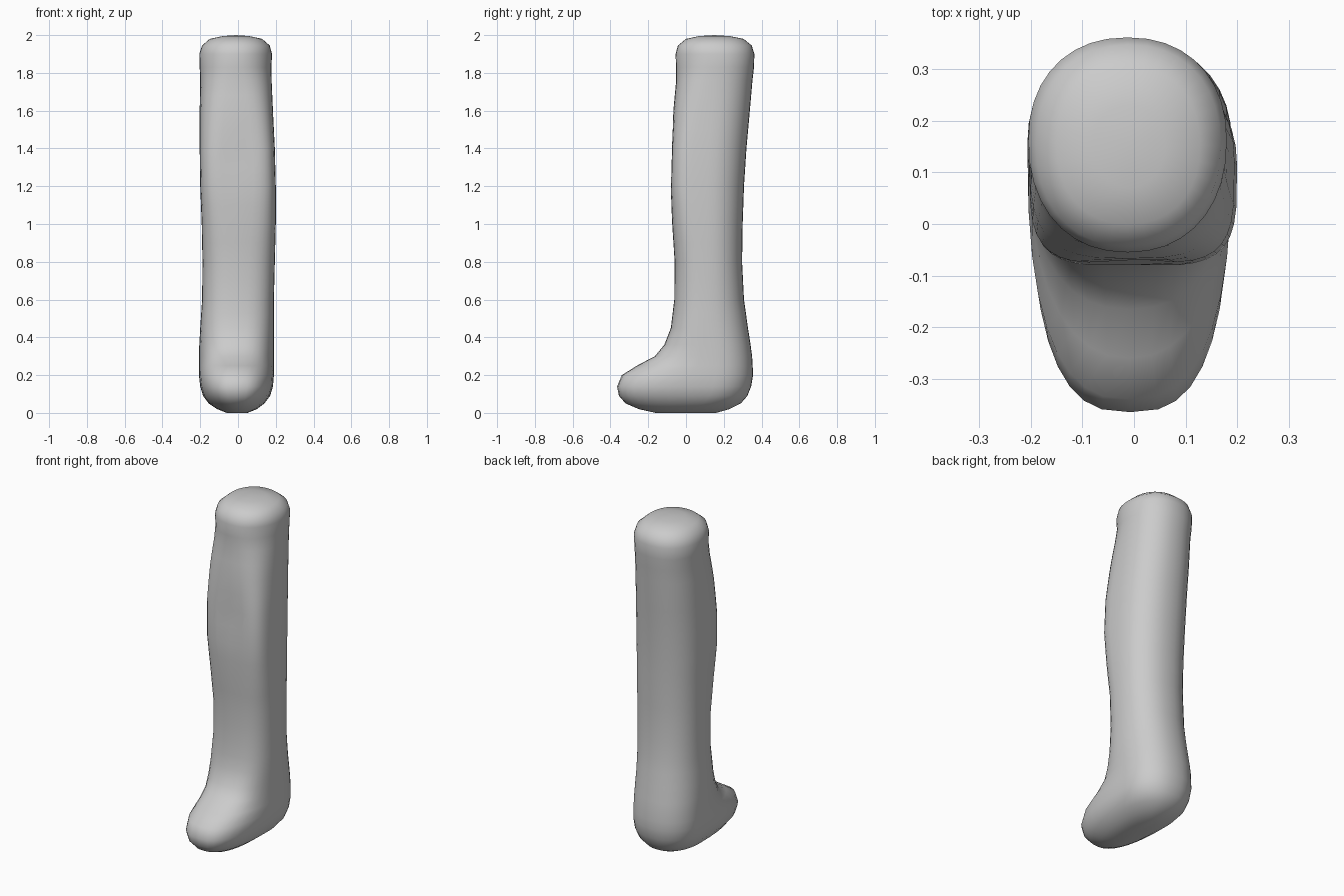
import bpy
import bmesh
import math

cube = bpy.data.objects.get("Cube")
if cube:
    bpy.data.objects.remove(cube, do_unlink=True)

SIDES = 36

# Leg sections: height, right x, left x, front y, back y, front squareness
SECTIONS = [
    (0, -.06, .05, -.16, .16, 2),
    (.02, -.11, .10, -.25, .23, 2.3),
    (.05, -.155, .14, -.32, .29, 2.5),
    (.09, -.185, .17, -.355, .325, 2.7),
    (.14, -.20, .185, -.365, .345, 2.8),
    (.20, -.207, .19, -.34, .355, 2.6),
    (.25, -.207, .19, -.26, .353, 2.3),
    (.30, -.207, .19, -.165, .35, 2.4),
    (.36, -.205, .19, -.115, .342, 2.6),
    (.45, -.20, .19, -.08, .328, 2.7),
    (.60, -.19, .19, -.062, .307, 2.7),
    (.80, -.188, .195, -.06, .297, 2.8),
    (1, -.192, .20, -.073, .30, 3.3),
    (1.2, -.20, .20, -.082, .307, 4),
    (1.4, -.203, .195, -.078, .32, 4),
    (1.6, -.203, .185, -.067, .338, 3.2),
    (1.76, -.20, .178, -.052, .352, 2.5),
    (1.83, -.203, .177, -.053, .36, 2.2),
    (1.9, -.205, .18, -.055, .362, 2.2),
    (1.945, -.19, .168, -.043, .348, 2.2),
    (1.98, -.15, .128, 0, .305, 2.2),
    (1.995, -.08, .06, .07, .23, 2),
]


def power(value, squareness):
    return math.copysign(abs(value) ** (2 / squareness), value)


def ring(bm, section):
    """One closed cross-section, squarer at the front than at the back."""
    z, right, left, front, back, square = section
    cx, rx = (right + left) / 2, (left - right) / 2
    cy = back - min(.2, (back - front) / 2)
    verts = []
    for i in range(SIDES):
        a = math.tau * i / SIDES
        c, s = math.cos(a), math.sin(a)
        n = square if s < 0 else 2.2
        ry = cy - front if s < 0 else back - cy
        x, y = cx + rx * power(c, n), cy + ry * power(s, n)
        # shallow hollow in the middle of the knee
        if s < 0:
            y += .012 * math.exp(-(x / .07) ** 2 - ((z - 1.35) / .12) ** 2)
        verts.append(bm.verts.new((x, y, z)))
    return verts


def midway(a, b):
    return tuple((p + q) / 2 for p, q in zip(a, b))


# Add in-between sections along the long shaft
sections = []
for a, b in zip(SECTIONS, SECTIONS[1:]):
    sections.append(a)
    if b[0] - a[0] > .1:
        sections.append(midway(a, b))
sections.append(SECTIONS[-1])

# Loft the leg and foot as one skin
bm = bmesh.new()
rings = [ring(bm, s) for s in sections]
for low, high in zip(rings, rings[1:]):
    for i in range(SIDES):
        j = (i + 1) % SIDES
        bm.faces.new((low[i], low[j], high[j], high[i]))

# Close the sole and the rounded top
for loop, z in ((rings[0], 0), (rings[-1], 2)):
    tip = bm.verts.new((sum(v.co.x for v in loop) / SIDES,
                        sum(v.co.y for v in loop) / SIDES, z))
    for i in range(SIDES):
        bm.faces.new((loop[i], loop[(i + 1) % SIDES], tip))
bmesh.ops.recalc_face_normals(bm, faces=bm.faces)
for face in bm.faces:
    face.smooth = True

mesh = bpy.data.meshes.new("leg_with_foot")
bm.to_mesh(mesh)
bm.free()
leg = bpy.data.objects.new("leg_with_foot", mesh)
bpy.context.collection.objects.link(leg)

# Plain grey skin
grey = bpy.data.materials.new("light grey")
grey.use_nodes = True
colour = (.6, .6, .6, 1)
grey.diffuse_color = colour
grey.node_tree.nodes["Principled BSDF"].inputs["Base Color"].default_value = colour
mesh.materials.append(grey)
